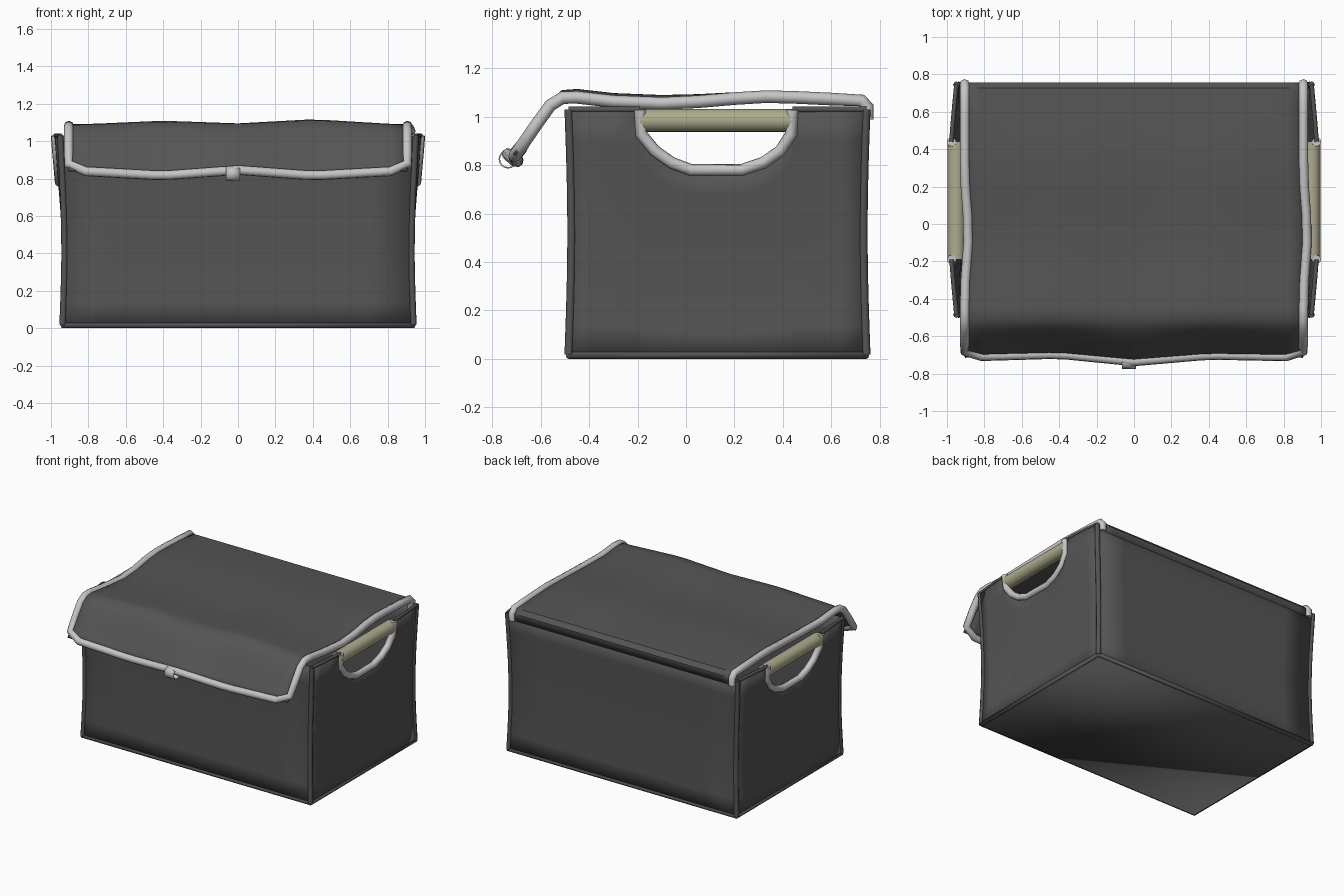
import bpy, bmesh, math
from mathutils import Vector

cube = bpy.data.objects.get("Cube")
if cube:
    bpy.data.objects.remove(cube, do_unlink=True)


def material(name, rgb):
    m = bpy.data.materials.new(name)
    m.use_nodes = True
    m.diffuse_color = (*rgb, 1)
    m.node_tree.nodes["Principled BSDF"].inputs["Base Color"].default_value = (*rgb, 1)
    return m


FABRIC = material("dark grey fabric", (0.09, 0.09, 0.09))
TRIM = material("light grey trim", (0.56, 0.56, 0.56))
BAR = material("beige handle", (0.42, 0.41, 0.27))


def lerp_table(table, s):
    """Piecewise linear lookup in a list of (key, value)."""
    for (a, va), (b, vb) in zip(table, table[1:]):
        if s <= b:
            return va + (vb - va) * max(0, (s - a) / (b - a))
    return table[-1][1]


def select_only(ob):
    bpy.ops.object.select_all(action='DESELECT')
    ob.select_set(True)
    bpy.context.view_layer.objects.active = ob


def sheet(name, rows, thickness, mat):
    """Skin a grid of points and thicken it."""
    bm = bmesh.new()
    grid = [[bm.verts.new(p) for p in row] for row in rows]
    for r0, r1 in zip(grid, grid[1:]):
        for a, b, c, d in zip(r0, r0[1:], r1[1:], r1):
            bm.faces.new((a, b, c, d))
    bmesh.ops.recalc_face_normals(bm, faces=bm.faces)
    me = bpy.data.meshes.new(name)
    bm.to_mesh(me)
    bm.free()
    ob = bpy.data.objects.new(name, me)
    bpy.context.collection.objects.link(ob)
    me.materials.append(mat)
    mod = ob.modifiers.new("thickness", 'SOLIDIFY')
    mod.thickness = thickness
    mod.offset = 0
    select_only(ob)
    bpy.ops.object.shade_smooth_by_angle(angle=math.radians(40))
    return ob


def tube(name, points, radius, mat, cyclic=False):
    """Round cord along a path."""
    cu = bpy.data.curves.new(name, 'CURVE')
    cu.dimensions = '3D'
    cu.bevel_depth = radius
    cu.bevel_resolution = 2
    cu.use_fill_caps = True
    sp = cu.splines.new('POLY')
    sp.points.add(len(points) - 1)
    for p, co in zip(sp.points, points):
        p.co = (*co, 1)
    sp.use_cyclic_u = cyclic
    sp.use_smooth = True
    ob = bpy.data.objects.new(name, cu)
    bpy.context.collection.objects.link(ob)
    cu.materials.append(mat)
    select_only(ob)
    bpy.ops.object.convert(target='MESH')
    return bpy.context.object


FRONT, BACK, TOP = -0.485, 0.745, 1.03
HEIGHTS = [i / 8 for i in range(9)]


def pinch(z):
    return 0.012 * math.sin(math.pi * min(z, 1))


def side_x(y, z):
    """Side wall: slight waist, swelling outwards near the handle."""
    mid = math.sin(math.pi * min(1, max(0, (y - FRONT) / (BACK - FRONT))))
    rise = max(0, (z - 0.35) / 0.7)
    return 0.938 - pinch(z) + 0.012 * rise + 0.028 * rise * min(1, 1.4 * mid)


# Front and back walls, floor
for name, y0, sign in (("front_wall", FRONT, 1), ("back_wall", BACK, -1)):
    rows = [[(side_x(y0, h * TOP) * (i / 4 - 1), y0 + sign * pinch(h), 0.01 + h * (TOP - 0.01))
             for i in range(9)] for h in HEIGHTS]
    sheet(name, rows, 0.014, FABRIC)
sheet("floor", [[(x, y, 0.008) for x in (-0.938, 0.938)] for y in (FRONT, BACK)], 0.012, FABRIC)

# Side walls with a handle opening, its trim and the grip
NOTCH = [(-0.19, TOP), (-0.185, 0.93), (-0.13, 0.86), (-0.06, 0.81), (0.02, 0.78),
         (0.23, 0.78), (0.32, 0.81), (0.39, 0.86), (0.435, 0.93), (0.44, TOP)]
columns = [(FRONT, TOP), (-0.4, TOP), (-0.3, TOP)] + NOTCH + [(0.54, TOP), (0.64, TOP), (BACK, TOP)]
for s, side in ((1, "left"), (-1, "right")):
    rows = [[(s * side_x(y, h * t), y, 0.01 + h * (t - 0.01)) for h in HEIGHTS] for y, t in columns]
    sheet(side + "_wall", rows, 0.014, FABRIC)
    rim = [(s * side_x(y, z), y, z) for y, z in NOTCH]
    tube(side + "_handle_trim", rim, 0.025, TRIM)
    bpy.ops.mesh.primitive_cylinder_add(vertices=24, radius=0.047, depth=0.63,
                                        location=(s * 0.95, 0.125, 0.985), rotation=(math.pi / 2, 0, 0))
    grip = bpy.context.object
    grip.name = side + "_handle_grip"
    grip.data.materials.append(BAR)
    bpy.ops.object.shade_smooth_by_angle(angle=math.radians(40))

    # Corded corner seams and upper side hems
    for end, y0, d in (("front", FRONT, 1), ("back", BACK, -1)):
        path = [(s * side_x(y0, h * TOP), y0 + d * pinch(h), 0.018 + h * (TOP - 0.018)) for h in HEIGHTS]
        tube(f"{side}_{end}_corner_seam", path, 0.017, FABRIC)
        hem = [y for y, t in columns if t == TOP and (y < 0) == (end == "front")]
        tube(f"{side}_{end}_hem", [(s * side_x(y, TOP), y, TOP) for y in hem], 0.012, FABRIC)

tube("bottom_seam", [(x, y, 0.016) for x, y in
                     ((-0.938, FRONT), (0.938, FRONT), (0.938, BACK), (-0.938, BACK))], 0.016, FABRIC, True)

# Soft lid: side profile from rear hinge to drooping front edge
PROFILE = [(0.748, 0.99), (0.75, 1.04), (0.725, 1.067), (0.6, 1.073), (0.45, 1.08), (0.33, 1.083),
           (0.2, 1.075), (0.05, 1.062), (-0.1, 1.055), (-0.3, 1.063), (-0.45, 1.08), (-0.51, 1.078),
           (-0.56, 1.045), (-0.62, 0.96), (-0.68, 0.87), (-0.71, 0.835)]
CREST = [(-0.9, 0), (-0.4, 0.022), (0, 0.008), (0.4, 0.03), (0.9, 0)]
EDGE_Z = [(-0.9, 0.008), (-0.4, -0.02), (0, 0.01), (0.4, -0.02), (0.9, 0.008)]
EDGE_Y = [(-0.9, 0), (-0.4, 0.015), (0, -0.025), (0.4, 0.01), (0.9, 0)]


def lid_point(u, i):
    y, z = PROFILE[i]
    x = 0.905 * u + 0.02 * math.exp(-((y + 0.05) / 0.2) ** 2)
    droop = min(1, max(0, (-0.5 - y) / 0.2))
    crest = (1 - droop) * min(1, abs(y - 0.75) / 0.8)
    k = 0.9 * u
    return Vector((x, y + droop * lerp_table(EDGE_Y, k),
                   z + crest * lerp_table(CREST, k) + droop * lerp_table(EDGE_Z, k)))


N = len(PROFILE)
US = [i / 10 - 1 for i in range(21)]
sheet("lid", [[lid_point(u, i) for u in US] for i in range(N)], 0.014, FABRIC)

# Trim around both sides and the front of the lid
path = [lid_point(-1, i) for i in range(N - 1)]
path += [lid_point(u, N - 1) for u in US[1:-1]]
path += [lid_point(1, i) for i in reversed(range(N - 1))]
tube("lid_trim", path, 0.026, TRIM)

# Pull loop at the middle of the lid edge
ring = [(0.036 * math.cos(a), 0.036 * math.sin(a)) for a in (math.tau * i / 16 for i in range(17))]
sheet("pull_loop", [[(x, -0.735 + a, 0.825 + b) for a, b in ring] for x in (-0.065, 0.01)], 0.006, TRIM)
